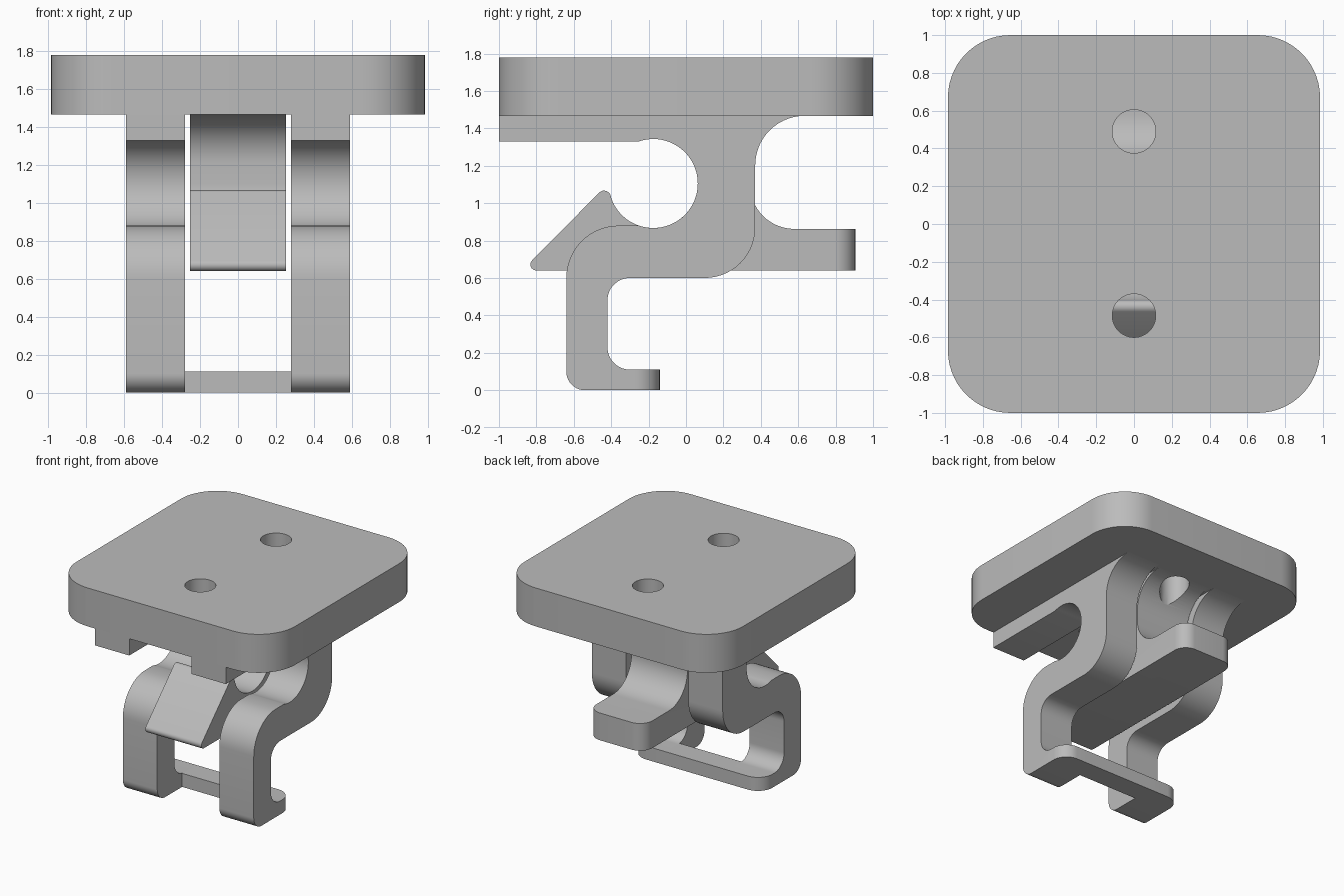
import bpy, bmesh, math

if "Cube" in bpy.data.objects:
    bpy.data.objects.remove(bpy.data.objects["Cube"])

grey = bpy.data.materials.new("light grey")
grey.diffuse_color = (0.5, 0.5, 0.5, 1)
grey.use_nodes = True
grey.node_tree.nodes["Principled BSDF"].inputs["Base Color"].default_value = grey.diffuse_color


def arc(cx, cy, r, a0, a1, n=14):
    """Points along an arc, angles in degrees."""
    pts = []
    for i in range(n + 1):
        a = math.radians(a0 + (a1 - a0) * i / n)
        pts.append((cx + r * math.cos(a), cy + r * math.sin(a)))
    return pts


def prism(name, pts, lo, hi, axis, round_at=None, radius=0.1):
    """Extrude an outline along x or z; optionally round upright edges."""
    bm = bmesh.new()
    place = (lambda a, b, t: (t, a, b)) if axis == 'X' else (lambda a, b, t: (a, b, t))
    bottom = [bm.verts.new(place(a, b, lo)) for a, b in pts]
    top = [bm.verts.new(place(a, b, hi)) for a, b in pts]
    bm.faces.new(bottom)
    bm.faces.new(top)
    n = len(pts)
    for i in range(n):
        j = (i + 1) % n
        bm.faces.new((bottom[i], bottom[j], top[j], top[i]))
    if round_at:
        edges = [e for e in bm.edges if all(round_at(v.co) for v in e.verts)
                 and abs(e.verts[0].co.z - e.verts[1].co.z) > 0.01
                 and abs(e.verts[0].co.x - e.verts[1].co.x) < 0.001]
        bmesh.ops.bevel(bm, geom=edges, offset=radius, segments=10,
                        profile=0.5, affect='EDGES')
    bmesh.ops.recalc_face_normals(bm, faces=bm.faces)
    mesh = bpy.data.meshes.new(name)
    bm.to_mesh(mesh)
    bm.free()
    mesh.materials.append(grey)
    obj = bpy.data.objects.new(name, mesh)
    bpy.context.collection.objects.link(obj)
    return obj


def activate(obj):
    bpy.ops.object.select_all(action='DESELECT')
    obj.select_set(True)
    bpy.context.view_layer.objects.active = obj


def drill(obj, cutter):
    mod = obj.modifiers.new("hole", 'BOOLEAN')
    mod.operation = 'DIFFERENCE'
    mod.solver = 'EXACT'
    mod.object = cutter
    activate(obj)
    bpy.ops.object.modifier_apply(modifier=mod.name)


BASE = 1.467                      # underside of the plate
BORE = (-0.175, 1.105, 0.238)     # round opening shared by arms and tongue

# Top plate with rounded corners
px, py, pr = 0.985, 1.0, 0.33
outline = (arc(px - pr, py - pr, pr, 0, 90) + arc(pr - px, py - pr, pr, 90, 180)
           + arc(pr - px, pr - py, pr, 180, 270) + arc(px - pr, pr - py, pr, 270, 360))
plate = prism("top_plate", outline, BASE, 1.78, 'Z')

# Side arms: front rail, round throat, knee and hooked foot
arm = [(-1.0, BASE), (-1.0, 1.33)]
arm += arc(*BORE, 109, -109, 36)
arm += arc(-0.36, 0.6, 0.28, 90, 180)
arm += arc(-0.54, 0.1, 0.1, 180, 270)
arm += [(-0.14, 0.0), (-0.14, 0.11)]
arm += arc(-0.30, 0.23, 0.12, 270, 180)
arm += arc(-0.30, 0.48, 0.12, 180, 90)
arm += arc(0.10, 0.87, 0.27, -90, 0)
arm += arc(0.635, BASE - 0.265, 0.265, 180, 90)
parts = [plate]
for side, name in ((1, "right_arm"), (-1, "left_arm")):
    parts.append(prism(name, arm, side * 0.28, side * 0.59, 'X',
                       lambda c: abs(c.x) > 0.58 and abs(c.y + 0.14) < 0.001, 0.13))

# Crossbar joining the two feet
parts.append(prism("foot_crossbar", [(-0.32, 0.0), (-0.14, 0.0), (-0.14, 0.11), (-0.32, 0.11)],
                   -0.28, 0.28, 'X'))

# Central tongue: latch hook in front, lever at the back
tongue = arc(-0.197, BASE - 0.26, 0.26, 90, 0)
tongue += arc(*BORE, 0, -161, 28)
tongue += arc(-0.438, 1.03, 0.037, 0, 135, 8)
tongue += arc(-0.80, 0.672, 0.032, 135, 270, 8)
tongue += [(0.905, 0.64), (0.905, 0.862)]
tongue += arc(0.58, 1.10, 0.238, 270, 180)
tongue += arc(0.602, BASE - 0.26, 0.26, 180, 90)
latch = prism("latch_tongue", tongue, -0.253, 0.252, 'X',
              lambda c: abs(c.y - 0.905) < 0.001, 0.11)
parts.append(latch)

# Two screw holes through the plate
for y in (0.49, -0.485):
    cutter = prism("hole_cutter", arc(0, y, 0.115, 0, 352.5, 47), 1.25, 1.95, 'Z')
    cutter.hide_render = True
    drill(plate, cutter)
    if y > 0:
        drill(latch, cutter)
    bpy.data.objects.remove(cutter)

# Smooth curved walls, keep corners sharp
for obj in parts:
    activate(obj)
    bpy.ops.object.shade_smooth_by_angle()
